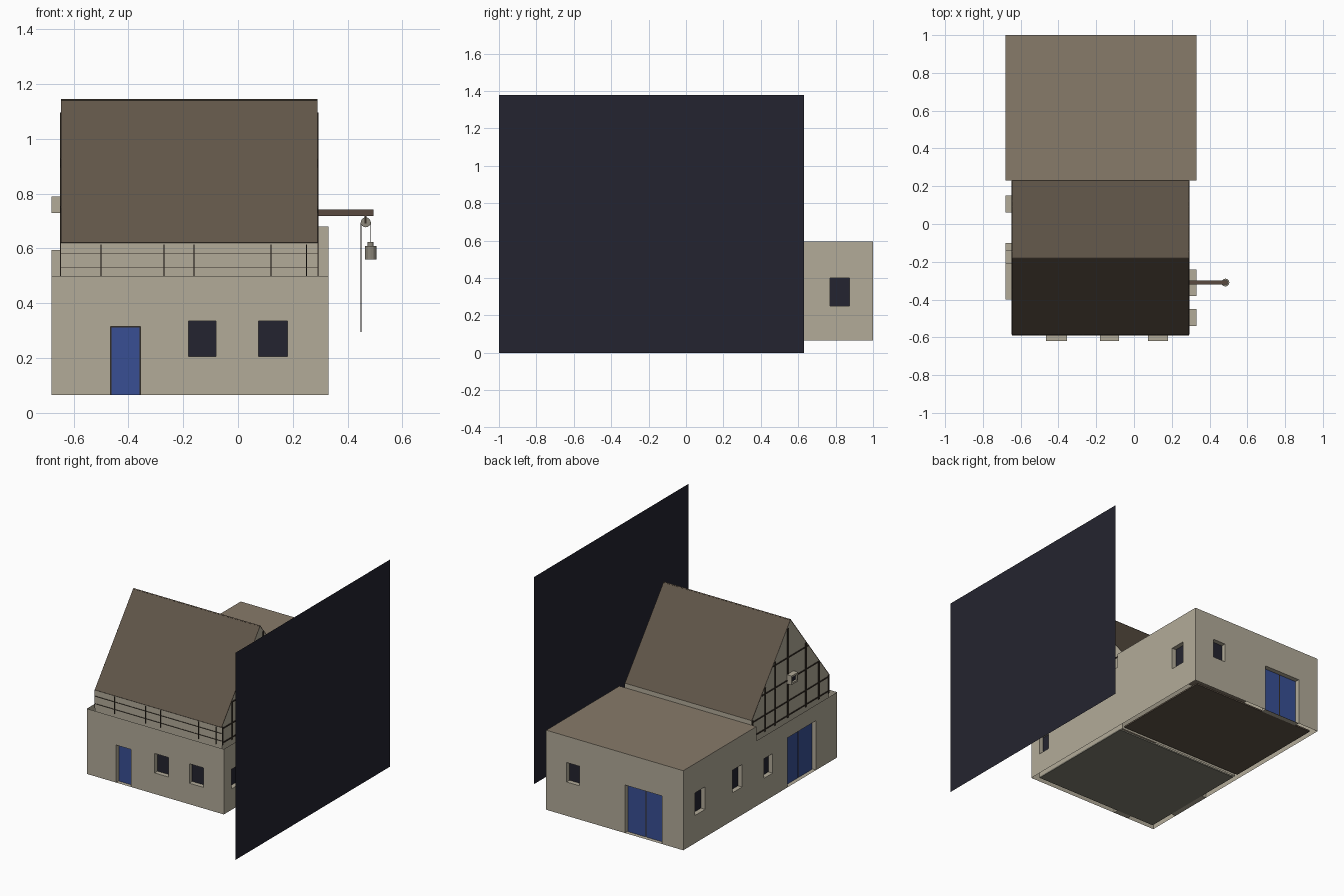
import bpy, bmesh
from mathutils import Vector

cube = bpy.data.objects.get("Cube")
if cube:
    bpy.data.objects.remove(cube)


def material(name, srgb):
    col = [((c + 0.055) / 1.055) ** 2.4 for c in srgb] + [1]
    m = bpy.data.materials.new(name)
    m.use_nodes = True
    m.diffuse_color = col
    m.node_tree.nodes["Principled BSDF"].inputs["Base Color"].default_value = col
    return m


CREAM = material("cream plaster", (0.70, 0.67, 0.60))
ROOF = material("dark brown roof", (0.38, 0.335, 0.285))
FLAT = material("light brown roof", (0.53, 0.48, 0.415))
DARK = material("dark glass", (0.14, 0.14, 0.185))
BLUE = material("blue door", (0.22, 0.31, 0.58))
TIMBER = material("dark timber", (0.20, 0.17, 0.14))
BEAM = material("brown beam", (0.35, 0.29, 0.25))
STONE = material("grey floor", (0.50, 0.49, 0.44))
METAL = material("grey metal", (0.55, 0.53, 0.48))

X0, X1, Y0, Y1 = -0.68, 0.33, -0.62, 1.0      # outer shell
IN = 0.035                                    # wall depth
A0, A1, B0, B1 = X0 + IN, 0.29, Y0 + IN, 0.23  # upper storey
BASE, LOW, ANNEX, EAVE, RIDGE, MID = 0.065, 0.5, 0.595, 0.625, 1.145, -0.18


def finish(name, bm, mat):
    me = bpy.data.meshes.new(name)
    bm.to_mesh(me)
    bm.free()
    ob = bpy.data.objects.new(name, me)
    bpy.context.collection.objects.link(ob)
    me.materials.append(mat)
    return ob


def add_face(bm, pts, out=None):
    f = bm.faces.new([bm.verts.new(p) for p in pts])
    f.normal_update()
    if out is not None and f.normal.dot(Vector(out)) < 0:
        f.normal_flip()


def sheet(name, pts, mat, out):
    bm = bmesh.new()
    add_face(bm, pts, out)
    return finish(name, bm, mat)


def box(name, lo, hi, mat):
    bm = bmesh.new()
    bmesh.ops.create_cube(bm, size=1)
    for v in bm.verts:
        v.co = [(a + b) / 2 + c * (b - a) for a, b, c in zip(lo, hi, v.co)]
    return finish(name, bm, mat)


def cylinder(name, centre, radius, depth, mat, axis="Z", sides=12):
    bm = bmesh.new()
    bmesh.ops.create_cone(bm, cap_ends=True, segments=sides, radius1=radius,
                          radius2=radius, depth=depth)
    ob = finish(name, bm, mat)
    ob.location = centre
    if axis == "Y":
        ob.rotation_euler.x = 1.5708
    return ob


def placer(side):
    """Map (along, up, inward depth) to space for one outer wall."""
    return {"front": lambda u, v, d: (u, Y0 + d, v),
            "back": lambda u, v, d: (u, Y1 - d, v),
            "left": lambda u, v, d: (X1 - d, u, v),
            "right": lambda u, v, d: (X0 + d, u, v)}[side]


OUT = {"front": (0, -1, 0), "back": (0, 1, 0), "left": (1, 0, 0), "right": (-1, 0, 0)}


def opening(side, kind, u0, u1, v0, v1):
    """Recess sides with a glass pane or door leaves at the back."""
    at, out = placer(side), Vector(OUT[side])
    bm = bmesh.new()
    corners = [(u0, v0), (u1, v0), (u1, v1), (u0, v1)]
    mid = Vector(at((u0 + u1) / 2, (v0 + v1) / 2, 0))
    for (a, b), (c, d) in zip(corners, corners[1:] + corners[:1]):
        pts = [at(a, b, 0), at(c, d, 0), at(c, d, IN), at(a, b, IN)]
        add_face(bm, pts, mid - sum((Vector(p) for p in pts), Vector()) / 4)
    finish(side + "_" + kind + "_recess", bm, CREAM)

    def panel(name, a, b, c, e, depth, mat):
        sheet(name, [at(a, c, depth), at(b, c, depth), at(b, e, depth), at(a, e, depth)],
              mat, out)
    if kind == "window":
        panel(side + "_window_pane", u0, u1, v0, v1, IN - 0.004, DARK)
    else:
        panel(side + "_door_frame", u0, u1, v0, v1, IN - 0.003, TIMBER)
        leaves = 2 if u1 - u0 > 0.2 else 1
        w = (u1 - u0) / leaves
        for i in range(leaves):
            panel(side + "_door_leaf", u0 + i * w + 0.004, u0 + (i + 1) * w - 0.004,
                  v0, v1 - 0.004, IN - 0.008, BLUE)


def wall(side, areas, openings):
    """Thin outer wall, split on a grid so that openings stay free."""
    at, bm = placer(side), bmesh.new()
    rects = areas + [o[1:] for o in openings]
    us = sorted({u for r in rects for u in r[:2]})
    vs = sorted({v for r in rects for v in r[2:]})

    def inside(r, u, v):
        return r[0] < u < r[1] and r[2] < v < r[3]
    for a, b in zip(us, us[1:]):
        for c, d in zip(vs, vs[1:]):
            u, v = (a + b) / 2, (c + d) / 2
            if any(inside(r, u, v) for r in areas) and \
                    not any(inside(o[1:], u, v) for o in openings):
                add_face(bm, [at(a, c, 0), at(b, c, 0), at(b, d, 0), at(a, d, 0)], OUT[side])
    bmesh.ops.remove_doubles(bm, verts=bm.verts, dist=1e-5)
    finish(side + "_outer_wall", bm, CREAM)
    for o in openings:
        opening(side, *o)


# Outer walls with doors and windows
side_areas = [(Y0, B1, BASE, LOW), (B1, Y1, BASE, ANNEX)]
wall("front", [(X0, X1, BASE, LOW)],
     [("door", -0.465, -0.355, BASE, 0.315),
      ("window", -0.18, -0.08, 0.205, 0.335), ("window", 0.075, 0.18, 0.205, 0.335)])
wall("back", [(X0, X1, BASE, ANNEX)],
     [("door", -0.525, -0.25, BASE, 0.385), ("window", 0.085, 0.18, 0.29, 0.42)])
wall("right", side_areas,
     [("door", -0.40, -0.10, BASE, 0.395), ("window", 0.06, 0.15, 0.22, 0.35),
      ("window", 0.38, 0.48, 0.25, 0.40), ("window", 0.77, 0.875, 0.25, 0.40)])
wall("left", side_areas,
     [("window", -0.54, -0.45, 0.205, 0.335), ("window", 0.77, 0.875, 0.25, 0.40)])

# Annex roof and floors
sheet("annex_roof", [(X0, B1, ANNEX), (X1, B1, ANNEX), (X1, Y1, ANNEX), (X0, Y1, ANNEX)],
      FLAT, (0, 0, 1))
box("front_floor", (A0, B0, BASE), (A1, B1 - 0.02, BASE + 0.01), STONE)
box("annex_floor", (A0, B1 + 0.02, BASE), (A1, Y1 - IN, BASE + 0.01), ROOF)

# Upper storey walls
for name, y, out in (("front", B0, -1), ("back", B1, 1)):
    sheet("upper_" + name + "_wall", [(A0, y, BASE), (A1, y, BASE), (A1, y, EAVE), (A0, y, EAVE)],
          CREAM, (0, out, 0))
for name, x, out in (("right", A0, -1), ("left", A1, 1)):
    sheet(name + "_gable", [(x, B0, BASE), (x, B1, BASE), (x, B1, EAVE), (x, MID, RIDGE - 0.002),
                            (x, B0, EAVE)], CREAM, (out, 0, 0))

# Main roof
for name, y, out in (("front", B0 - 0.003, -1), ("back", B1, 1)):
    slope = sheet(name + "_roof_slope", [(A0, y, EAVE - 0.003), (A1, y, EAVE - 0.003),
                                         (A1, MID, RIDGE), (A0, MID, RIDGE)], ROOF, (0, out, 1))
    mod = slope.modifiers.new("thickness", "SOLIDIFY")
    mod.thickness, mod.offset = 0.006, -1


# Timber framing on both gables
def rise(y):
    half = MID - B0 if y < MID else B1 - MID
    return EAVE + (RIDGE - EAVE) * (1 - abs(y - MID) / half)


for name, x, s in (("right", A0, -1), ("left", A1, 1)):
    lo, hi = sorted((x, x + s * 0.004))
    for y in (B0 + 0.006, -0.477, -0.34, -0.15, -0.015, 0.09, B1 - 0.006):
        box(name + "_gable_post", (lo, y - 0.006, LOW),
            (hi, y + 0.006, min(rise(y - 0.006), rise(y + 0.006)) - 0.004), TIMBER)
    for z in (0.515, 0.61, 0.75, 0.90):
        reach = min(1, (RIDGE - z) / (RIDGE - EAVE)) - 0.02
        box(name + "_gable_rail", (lo, MID - reach * (MID - B0), z - 0.004),
            (hi, MID + reach * (B1 - MID), z + 0.004), TIMBER)

# Slim timber fins along the upper front wall
for x in (-0.50, -0.27, -0.16, 0.12, 0.25):
    box("front_post", (x - 0.002, B0 - 0.006, LOW), (x + 0.002, B0, EAVE - 0.01), TIMBER)
for z in (0.53, 0.58):
    box("front_rail", (A0, B0 - 0.004, z - 0.001), (A1, B0, z + 0.001), TIMBER)


# Projecting frames on the gables
def gable_frame(name, x0, x1, y0, y1, z0, z1, mat, t=0.012):
    box(name + "_panel", (x0 + 0.012, y0 + t, z0 + t), (x1 - 0.012, y1 - t, z1 - t), mat)
    for a, b in ((y0, y0 + t), (y1 - t, y1)):
        box(name + "_jamb", (x0, a, z0), (x1, b, z1), CREAM)
    for a, b in ((z0, z0 + t), (z1 - t, z1)):
        box(name + "_lintel", (x0, y0 + t, a), (x1, y1 - t, b), CREAM)


gable_frame("attic_window", X0, A0, -0.21, -0.14, 0.73, 0.79, DARK)
gable_frame("loading_door", A1, X1, -0.38, -0.24, LOW, 0.68, BLUE)

# Hoist with pulley, rope and bucket
HY = -0.31
box("hoist_beam", (A1 - 0.05, HY - 0.01, 0.718), (0.495, HY + 0.01, 0.742), BEAM)
box("pulley_hanger", (0.462, HY - 0.007, 0.69), (0.468, HY + 0.007, 0.72), TIMBER)
cylinder("pulley_wheel", (0.466, HY, 0.695), 0.018, 0.01, METAL, "Y", 16)
cylinder("loose_rope", (0.449, HY, 0.495), 0.0018, 0.4, TIMBER, sides=6)
cylinder("bucket_rope", (0.484, HY, 0.658), 0.0018, 0.075, TIMBER, sides=6)
cylinder("bucket", (0.484, HY, 0.584), 0.021, 0.05, METAL)
cylinder("bucket_top", (0.484, HY, 0.616), 0.011, 0.016, METAL)

# Large freestanding dark screen
sheet("dark_screen", [(0.68, -1, 0), (0.68, 0.63, 0), (0.68, 0.63, 1.38), (0.68, -1, 1.38)],
      DARK, (1, 0, 0))
